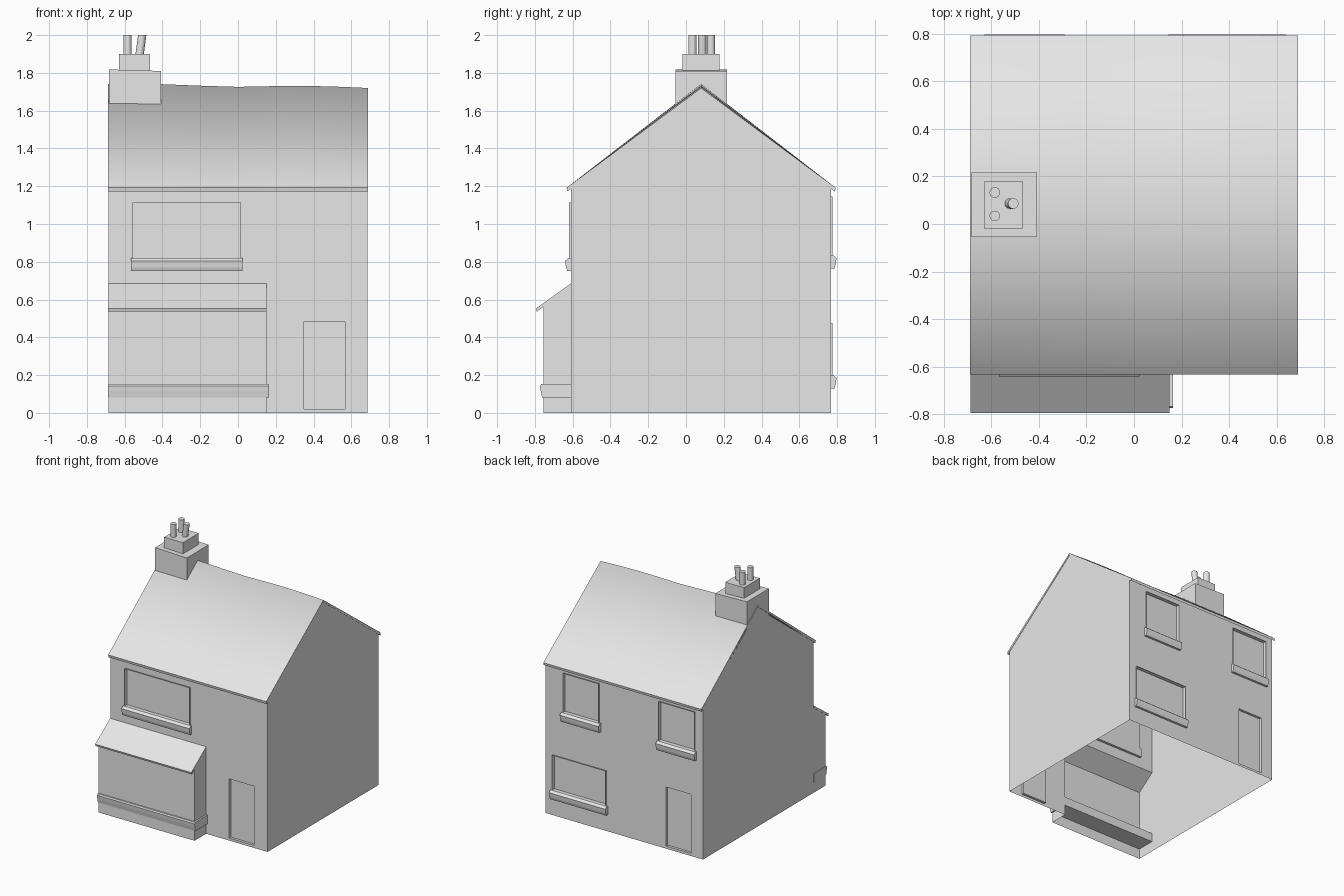
import bpy, bmesh
from mathutils import Vector

cube = bpy.data.objects.get("Cube")
if cube:
    bpy.data.objects.remove(cube)

grey = bpy.data.materials.new("plain_grey")
grey.use_nodes = True
grey.diffuse_color = (0.8, 0.8, 0.8, 1)
grey.node_tree.nodes["Principled BSDF"].inputs["Base Color"].default_value = (0.8, 0.8, 0.8, 1)

# Overall wall lines
HALF, FRONT, BACK, EAVE, RIDGE_Y = 0.685, -0.61, 0.767, 1.19, 0.08
BAY_X, BAY_Y, BAY_TOP = 0.15, -0.755, 0.685


def finish(name, bm, smooth_top=False):
    bmesh.ops.remove_doubles(bm, verts=bm.verts, dist=0.0001)
    bmesh.ops.recalc_face_normals(bm, faces=bm.faces)
    for f in bm.faces:
        f.smooth = smooth_top and f.normal.z > 0.3
    mesh = bpy.data.meshes.new(name)
    bm.to_mesh(mesh)
    bm.free()
    mesh.materials.append(grey)
    obj = bpy.data.objects.new(name, mesh)
    bpy.context.collection.objects.link(obj)
    return obj


def poly(bm, pts):
    return bm.faces.new([bm.verts.new(p) for p in pts])


def sweep(name, stations, smooth_top=False):
    """Closed solid from (x, [(y, z), ...]) sections."""
    bm = bmesh.new()
    rings = [[bm.verts.new((x, y, z)) for y, z in prof] for x, prof in stations]
    n = len(rings[0])
    for a, b in zip(rings, rings[1:]):
        for i in range(n):
            j = (i + 1) % n
            bm.faces.new((a[i], a[j], b[j], b[i]))
    bm.faces.new(rings[0])
    bm.faces.new(rings[-1])
    return finish(name, bm, smooth_top)


def box(name, x0, x1, y0, y1, z0, z1):
    return sweep(name, [(x, [(y0, z0), (y1, z0), (y1, z1), (y0, z1)]) for x in (x0, x1)])


def wall(bm, y, top, holes):
    """Flat wall made of cells, leaving the holes open."""
    xs = sorted({-HALF, HALF, *[v for h in holes for v in h[:2]]})
    zs = sorted({0, top, *[v for h in holes for v in h[2:]]})
    for x0, x1 in zip(xs, xs[1:]):
        for z0, z1 in zip(zs, zs[1:]):
            cx, cz = (x0 + x1) / 2, (z0 + z1) / 2
            if not any(h[0] < cx < h[1] and h[2] < cz < h[3] for h in holes):
                poly(bm, [(x0, y, z0), (x1, y, z0), (x1, y, z1), (x0, y, z1)])


def recess(name, hole, y, out, rim):
    """Thin surround standing proud of the wall, with a set-back panel."""
    x0, x1, z0, z1 = hole
    loop = [(x0, z0), (x1, z0), (x1, z1), (x0, z1)]
    outer, inner = y + out * rim, y - out * 0.02
    bm = bmesh.new()
    poly(bm, [(x, inner, z) for x, z in loop])
    for (ax, az), (bx, bz) in zip(loop, loop[1:] + loop[:1]):
        poly(bm, [(ax, outer, az), (bx, outer, bz), (bx, inner, bz), (ax, inner, az)])
    finish(name, bm)


def sill(name, hole, y, out):
    x0, x1, top, _ = hole
    prof = [(-0.02, 0.005), (0.012, 0.005), (0.03, -0.01), (0.025, -0.045),
            (0.018, -0.065), (-0.02, -0.065)]
    prof = [(y + out * d, top + h) for d, h in prof]
    sweep(name, [(x0 - 0.012, prof), (x1 + 0.012, prof)])


# Openings as x0, x1, z0, z1
front_windows = {"front_upper_window": (-0.555, 0.012, 0.815, 1.115)}
back_windows = {
    "back_upper_left_window": (0.217, 0.53, 0.83, 1.145),
    "back_upper_right_window": (-0.616, -0.304, 0.83, 1.145),
    "back_lower_window": (0.156, 0.624, 0.195, 0.475),
}
front_door = (0.35, 0.567, 0.02, 0.485)
back_door = (-0.581, -0.364, 0.02, 0.485)
bay_opening = (-HALF, BAY_X, 0, BAY_TOP)

# House shell, open underneath
bm = bmesh.new()
wall(bm, FRONT, EAVE, [*front_windows.values(), front_door, bay_opening])
wall(bm, BACK, EAVE, [*back_windows.values(), back_door])
for x in (-HALF, HALF):
    poly(bm, [(x, FRONT, 0), (x, BACK, 0), (x, BACK, EAVE),
              (x, RIDGE_Y, 1.712), (x, FRONT, EAVE)])
finish("house_walls", bm)

# Windows, sills and doors
for windows, y, out in ((front_windows, FRONT, -1), (back_windows, BACK, 1)):
    for name, hole in windows.items():
        recess(name, hole, y, out, 0.009)
        sill(name + "_sill", hole, y, out)
recess("front_door", front_door, FRONT, -1, 0)
recess("back_door", back_door, BACK, 1, 0)

# Main roof with a gently sagging ridge
ridge = [(-0.688, 1.742), (-0.4, 1.74), (-0.2, 1.732), (0, 1.726),
         (0.2, 1.73), (0.35, 1.731), (0.5, 1.728), (0.688, 1.72)]
sweep("main_roof", [
    (x, [(-0.632, 1.192), (RIDGE_Y, z), (0.792, 1.192),
         (0.788, 1.172), (RIDGE_Y, z - 0.016), (-0.628, 1.172)])
    for x, z in ridge], smooth_top=True)

# Bay walls
slope_z = 0.57
bm = bmesh.new()
poly(bm, [(-HALF, BAY_Y, 0), (BAY_X, BAY_Y, 0), (BAY_X, BAY_Y, slope_z), (-HALF, BAY_Y, slope_z)])
for x in (-HALF, BAY_X):
    poly(bm, [(x, FRONT, 0), (x, BAY_Y, 0), (x, BAY_Y, slope_z), (x, FRONT, BAY_TOP - 0.01)])
finish("bay_walls", bm)

# Bay roof and sill slab
roof_prof = [(FRONT, BAY_TOP), (-0.795, 0.552), (-0.79, 0.536), (BAY_Y, 0.562), (FRONT, 0.668)]
sweep("bay_roof", [(-HALF - 0.002, roof_prof), (BAY_X, roof_prof)])
sill_prof = [(FRONT, 0.152), (-0.767, 0.152), (-0.773, 0.142), (-0.769, 0.115),
             (-0.762, 0.082), (FRONT, 0.082)]
sweep("bay_sill", [(-HALF - 0.002, sill_prof), (BAY_X + 0.013, sill_prof)])

# Chimney stack, cap and pots
stack = box("chimney_stack", -0.683, -0.407, -0.055, 0.217, 1.6, 1.818)
for v in stack.data.vertices:
    if v.co.z > 1.7 and v.co.x > -0.5:
        v.co.z -= 0.008
box("chimney_cap", -0.63, -0.467, -0.018, 0.178, 1.8, 1.9)
pots = [(-0.585, -0.585, 0.132), (-0.585, -0.585, 0.034), (-0.522, -0.507, 0.086)]
for i, (base_x, top_x, y) in enumerate(pots):
    bm = bmesh.new()
    bmesh.ops.create_cone(bm, cap_ends=True, segments=16, radius1=0.022, radius2=0.022, depth=0.11)
    for v in bm.verts:
        x = top_x if v.co.z > 0 else base_x
        v.co += Vector((x, y, 1.945))
    finish(f"chimney_pot_{i + 1}", bm)
